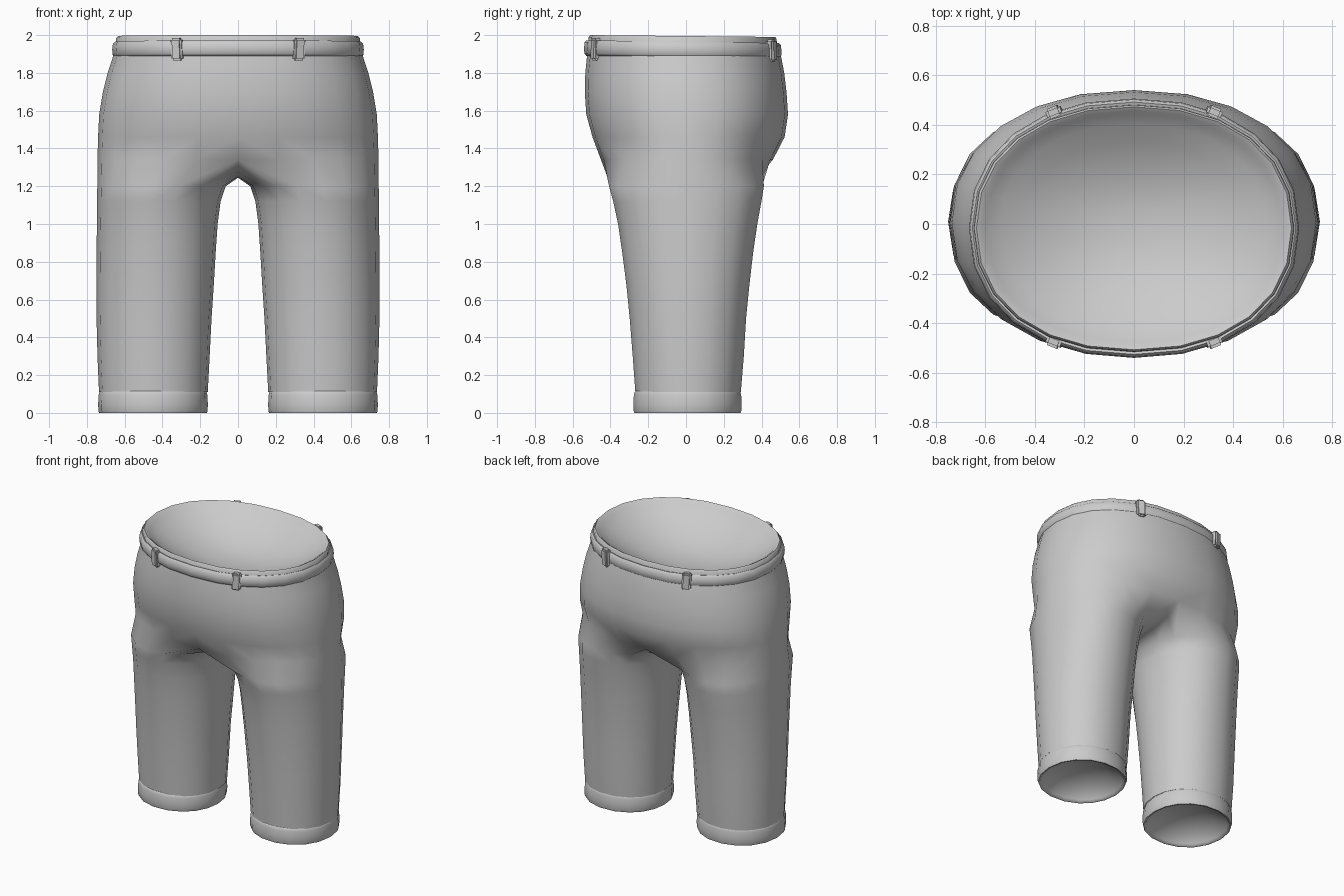
import bpy, bmesh, math
from mathutils import Vector

if "Cube" in bpy.data.objects:
    bpy.data.objects.remove(bpy.data.objects["Cube"])

grey = bpy.data.materials.new("grey cloth")
grey.diffuse_color = (0.6, 0.6, 0.6, 1)
grey.use_nodes = True
grey.node_tree.nodes["Principled BSDF"].inputs["Base Color"].default_value = grey.diffuse_color


def oval(a, yf, yb, z, angles, cx=0.0, power=2.2, tilt=0.0):
    """Points of a squarish oval; angle 0 points to +x."""
    e, b, cy = 2 / power, (yb - yf) / 2, (yb + yf) / 2
    pts = []
    for t in angles:
        c, s = math.cos(math.radians(t)), math.sin(math.radians(t))
        x = cx + a * math.copysign(abs(c) ** e, c)
        if abs(c) < 1e-5:
            x = cx
        y = cy + b * math.copysign(abs(s) ** e, s)
        pts.append((x, y, z - tilt * (y + 0.5)))
    return pts


def skin(bm, upper, lower, closed):
    """Quads between two rings of vertices."""
    n = len(upper)
    for i in range(n if closed else n - 1):
        j = (i + 1) % n
        bm.faces.new((upper[i], lower[i], lower[j], upper[j]))


def add_rings(bm, rings, closed, first=None):
    last = first
    for ring in rings:
        verts = [bm.verts.new(p) for p in ring]
        if last:
            skin(bm, last, verts, closed)
        last = verts
    return last


def finish(name, bm, angle=50):
    me = bpy.data.meshes.new(name)
    bm.to_mesh(me)
    bm.free()
    ob = bpy.data.objects.new(name, me)
    bpy.context.collection.objects.link(ob)
    me.materials.append(grey)
    bpy.ops.object.select_all(action='DESELECT')
    ob.select_set(True)
    bpy.context.view_layer.objects.active = ob
    bpy.ops.object.shade_smooth_by_angle(angle=math.radians(angle))
    mod = ob.modifiers.new("mirror", 'MIRROR')
    mod.merge_threshold = 0.0005
    return ob


HALF = [-90 + 15 * i for i in range(13)]
LEG = [-125 + 250 * i / 12 for i in range(13)] + [125 + 110 * i / 6 for i in range(1, 6)]

# Trousers: half of the hips, split at the crotch into one leg, then mirrored
hips = [(1.95, .650, -.515, .485), (1.88, .664, -.525, .505), (1.80, .690, -.533, .520),
        (1.70, .715, -.536, .532), (1.58, .735, -.528, .540), (1.46, .741, -.495, .522),
        (1.34, .744, -.450, .460)]
bm = bmesh.new()
split = add_rings(bm, [oval(a, f, b, z, HALF) for z, a, f, b in hips], False)
crotch = [bm.verts.new((0, y, z)) for y, z in
          ((.34, 1.27), (.18, 1.25), (0, 1.245), (-.17, 1.25), (-.33, 1.275))]
legs = [(1.20, .065, .745, -.410, .415), (1.12, .092, .746, -.388, .402),
        (1.00, .108, .747, -.362, .380), (.85, .118, .749, -.340, .358),
        (.68, .128, .750, -.318, .338), (.50, .140, .749, -.300, .320),
        (.30, .150, .744, -.284, .308), (.11, .160, .736, -.270, .292)]
add_rings(bm, [oval((o - i) / 2, f, b, z, LEG, (o + i) / 2, 2.1)
               for z, i, o, f, b in legs], True, split + crotch)
finish("trousers", bm, 70)

# Waistband with rounded rim and hollow lining
bm = bmesh.new()
band = [(.15, 1.79), (.30, 1.80), (.50, 1.835), (.70, 1.885), (.84, 1.935), (.925, 1.972),
        (.955, 1.990), (.985, 2.0), (1.0, 1.99), (1.005, 1.93)]
rings = [oval(.645 * s, -.01 - .505 * s, -.01 + .49 * s, z, HALF,
              tilt=.01 if s > .9 else 0) for s, z in band]
outer = add_rings(bm, rings[:1], False)
centre = bm.verts.new((0, -.01, 1.785))
for i in range(12):
    bm.faces.new((centre, outer[i], outer[i + 1]))
add_rings(bm, rings[1:], False, outer)
finish("waistband", bm, 70)

# Belt: rounded strip around the waist, a little lower at the back
bm = bmesh.new()
strip = [(-.03, 1.965), (-.010, 1.972), (.0, 1.962), (.004, 1.93), (.002, 1.902),
         (-.008, 1.890), (-.03, 1.892)]
add_rings(bm, [oval(.662 + d, -.536 - d, .502 + d, z, HALF, tilt=.014)
               for d, z in strip], False)
finish("belt", bm, 60)

# Belt loops, front and back
for name, y, turn, z in (("front_belt_loop", -.476, 22, 1.925), ("back_belt_loop", .452, -22, 1.917)):
    bm = bmesh.new()
    bmesh.ops.create_cube(bm, size=1)
    bmesh.ops.scale(bm, vec=(.062, .044, .12), verts=bm.verts)
    bmesh.ops.bevel(bm, geom=bm.edges[:], offset=.010, segments=2, affect='EDGES')
    for v in bm.verts:
        v.co.x += .05 * v.co.z
    ob = finish(name, bm, 60)
    rot = math.radians(turn)
    for v in ob.data.vertices:
        x, yy, zz = v.co
        v.co = Vector((.322 + x * math.cos(rot) - yy * math.sin(rot),
                       y + x * math.sin(rot) + yy * math.cos(rot), z + zz))

# Cuffs: rounded hem closed by a hollow lining
bm = bmesh.new()
hem = [(.965, .118), (.985, .110), (1.0, .095), (1.008, .05), (1.005, .012), (.99, 0),
       (.95, .002), (.92, .015), (.80, .05), (.60, .085), (.35, .11)]
last = add_rings(bm, [oval(.288 * s, .008 - .286 * s, .008 + .286 * s, z, LEG, .45, 2.1)
                      for s, z in hem], True)
tip = bm.verts.new((.45, .008, .12))
for i in range(len(last)):
    bm.faces.new((last[i], tip, last[(i + 1) % len(last)]))
finish("cuffs", bm, 60)
